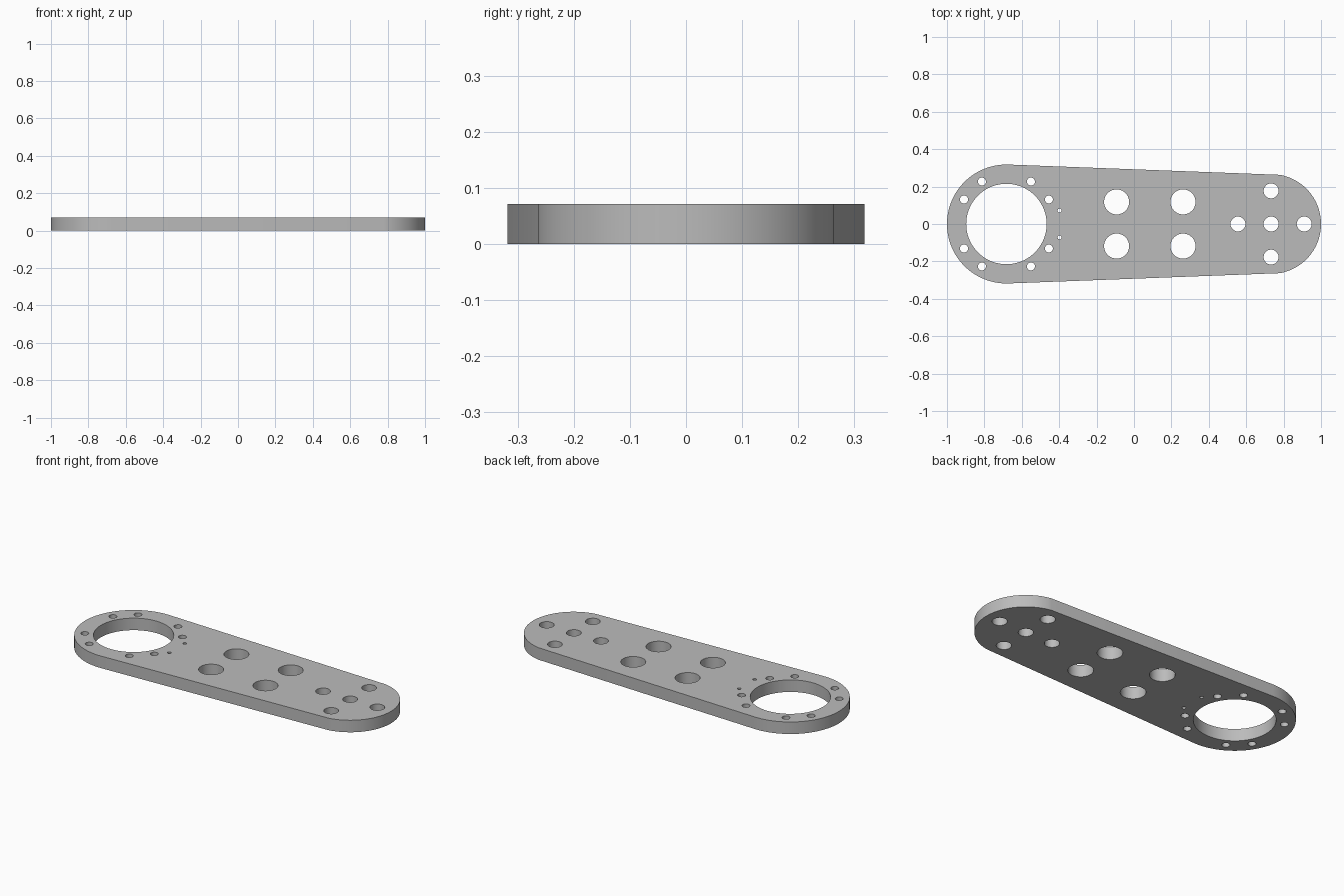
import bpy, bmesh
from math import cos, sin, radians

if "Cube" in bpy.data.objects:
    bpy.data.objects.remove(bpy.data.objects["Cube"], do_unlink=True)

THICKNESS = 0.071
BIG_X, BIG_R = -0.682, 0.318      # wide end
SMALL_X, SMALL_R = 0.733, 0.267   # narrow end


def arc(x, y, r, start, end, steps):
    angles = [radians(start + (end - start) * i / steps) for i in range(steps + 1)]
    return [(x + r * cos(a), y + r * sin(a)) for a in angles]


def add_loop(curve, points):
    spline = curve.splines.new('POLY')
    spline.points.add(len(points) - 1)
    for p, (x, y) in zip(spline.points, points):
        p.co = (x, y, 0, 1)
    spline.use_cyclic_u = True


def add_hole(curve, x, y, r, steps=32):
    add_loop(curve, arc(x, y, r, 0, 360, steps)[:-1])


# Tapered outline with rounded ends
curve = bpy.data.curves.new("arm_plate", 'CURVE')
curve.dimensions = '2D'
curve.fill_mode = 'BOTH'
curve.extrude = THICKNESS / 2
add_loop(curve, arc(BIG_X, 0, BIG_R, 88, 272, 48) + arc(SMALL_X, 0, SMALL_R, -80, 80, 40))

# Large bore and the bolt holes around it
add_hole(curve, BIG_X, 0, 0.215, 72)
for a in (30, 60, 120, 150, 210, 240, 300, 330):
    add_hole(curve, BIG_X + 0.262 * cos(radians(a)), 0.262 * sin(radians(a)), 0.0215, 24)

# Pin holes and lightening holes, mirrored front to back
for side in (-1, 1):
    add_hole(curve, -0.398, side * 0.072, 0.0105, 16)
    for x in (-0.093, 0.262):
        add_hole(curve, x, side * 0.118, 0.067, 40)

# Cross of holes at the narrow end
for dx, dy in ((0, 0), (1, 0), (-1, 0), (0, 1), (0, -1)):
    add_hole(curve, SMALL_X + dx * 0.177, dy * 0.177, 0.04)

# Turn the profile into a solid plate
plate = bpy.data.objects.new("arm_plate", curve)
bpy.context.collection.objects.link(plate)
bpy.ops.object.select_all(action='DESELECT')
plate.select_set(True)
bpy.context.view_layer.objects.active = plate
bpy.ops.object.convert(target='MESH')
plate = bpy.context.object

bm = bmesh.new()
bm.from_mesh(plate.data)
bmesh.ops.remove_doubles(bm, verts=bm.verts, dist=0.0001)
bmesh.ops.recalc_face_normals(bm, faces=bm.faces)
bmesh.ops.translate(bm, verts=bm.verts, vec=(0, 0, THICKNESS / 2))
bm.to_mesh(plate.data)
bm.free()
bpy.ops.object.shade_smooth_by_angle(angle=radians(30))

# Plain grey metal
grey = bpy.data.materials.new("grey_metal")
grey.use_nodes = True
colour = (0.5, 0.5, 0.5, 1)
grey.diffuse_color = colour
grey.node_tree.nodes["Principled BSDF"].inputs["Base Color"].default_value = colour
plate.data.materials.clear()
plate.data.materials.append(grey)
